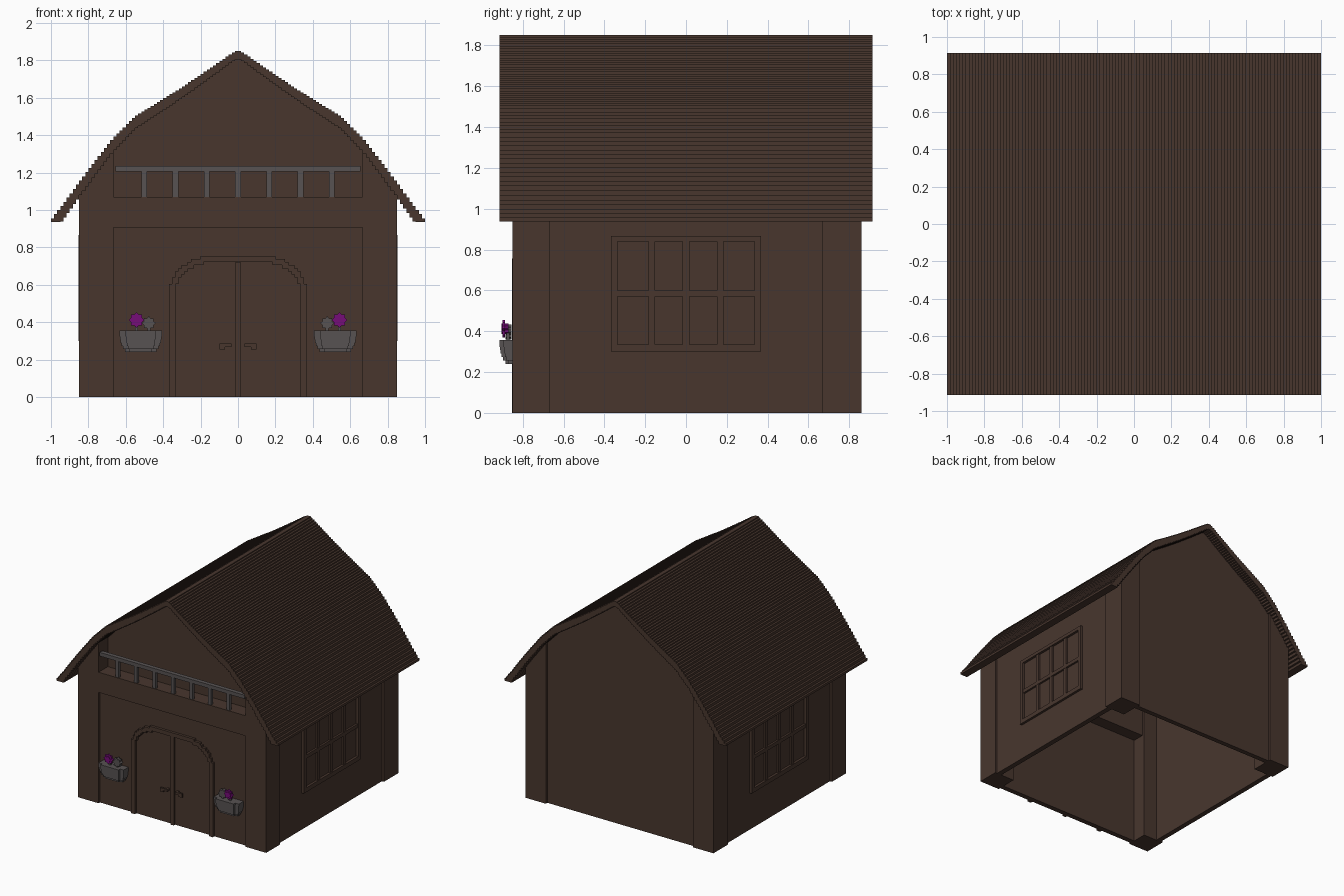
import bpy
import bmesh
import math

old = bpy.data.objects.get("Cube")
if old:
    bpy.data.objects.remove(old, do_unlink=True)

V = 1 / 60  # size of one block step


def material(name, rgb):
    m = bpy.data.materials.new(name)
    m.use_nodes = True
    m.diffuse_color = (*rgb, 1)
    m.node_tree.nodes["Principled BSDF"].inputs["Base Color"].default_value = (*rgb, 1)
    return m


BROWN = material("dark brown wood", (0.065, 0.037, 0.027))
GREY = material("warm grey", (0.095, 0.085, 0.085))
PURPLE = material("purple petals", (0.18, 0.004, 0.19))


def prism(name, pts, y0, y1, mat=BROWN):
    """Extrude an x-z outline from y0 to y1."""
    bm = bmesh.new()
    face = bm.faces.new([bm.verts.new((x, y0, z)) for x, z in pts])
    ext = bmesh.ops.extrude_face_region(bm, geom=[face])
    moved = [g for g in ext["geom"] if isinstance(g, bmesh.types.BMVert)]
    bmesh.ops.translate(bm, verts=moved, vec=(0, y1 - y0, 0))
    bmesh.ops.recalc_face_normals(bm, faces=bm.faces)
    me = bpy.data.meshes.new(name)
    bm.to_mesh(me)
    bm.free()
    me.materials.append(mat)
    ob = bpy.data.objects.new(name, me)
    bpy.context.collection.objects.link(ob)
    return ob


def box(name, x0, x1, y0, y1, z0, z1, mat=BROWN):
    x0, x1 = sorted((x0, x1))
    return prism(name, [(x0, z0), (x1, z0), (x1, z1), (x0, z1)], y0, y1, mat)


def stairs(height, half):
    """Stepped line from -half to half following a height function."""
    n = round(half / V)
    w = half / n
    pts = []
    for i in range(-n, n):
        z = height((i + 0.5) * w)
        pts += [(i * w, z), ((i + 1) * w, z)]
    return pts


# Roof curve
CURVE = [(0, 1.855), (0.03, 1.84), (0.13, 1.77), (0.3, 1.655), (0.55, 1.5), (0.67, 1.38),
         (0.78, 1.24), (0.87, 1.12), (0.93, 1.035), (1, 0.945)]


def roof_z(x):
    x = abs(x)
    for (xa, za), (xb, zb) in zip(CURVE, CURVE[1:]):
        if x <= xb:
            return za + (zb - za) * (x - xa) / (xb - xa)
    return CURVE[-1][1]


def thick(x):
    return 0.045 + 0.04 * abs(x)


top = stairs(lambda x: max(roof_z(x), 0.95), 1)
under = stairs(lambda x: max(roof_z(x) - thick(x), 0.937), 1)
prism("roof", top + under[::-1], -0.915, 0.915)


def wall(name, x0, x1, z0, y0, y1):
    """Wall piece whose top ends inside the roof."""
    x0, x1 = sorted((x0, x1))
    xs = [x0 + (x1 - x0) * i / 40 for i in range(41)]
    line = [(x, roof_z(x) - 0.6 * thick(x)) for x in xs]
    prism(name, [(x0, z0)] + line + [(x1, z0)], y0, y1)


# Walls, posts and balcony floor
for side, s in (("left", 1), ("right", -1)):
    wall("front_post_" + side, s * 0.665, s * 0.85, 0, -0.85, -0.67)
    wall("back_post_" + side, s * 0.665, s * 0.85, 0, 0.67, 0.86)
    wall("side_wall_" + side, s * 0.79, s * 0.832, 0, -0.67, 0.67)
wall("back_wall", -0.665, 0.665, 0, 0.8, 0.84)
wall("gable_wall", -0.665, 0.665, 1.07, -0.73, -0.69)
box("front_panel", -0.665, 0.665, -0.832, -0.79, 0, 0.905)
box("balcony_floor", -0.665, 0.665, -0.85, -0.69, 0.905, 1.07)

# Balcony railing
box("balcony_rail", -0.655, 0.655, -0.85, -0.815, 1.205, 1.235, GREY)
for i in range(-3, 4):
    x = i * 0.167
    box("baluster", x - 0.015, x + 0.015, -0.845, -0.82, 1.07, 1.205, GREY)


# Arched double door
def arch(half, rise):
    def height(x):
        t = max(0, (abs(x) - 0.11) / (half - 0.11))
        z = 0.55 + rise * math.sqrt(max(0, 1 - t * t))
        return round(z / V) * V + 0.005
    return [(-half, 0)] + stairs(height, half) + [(half, 0)]


prism("door_frame", arch(0.37, 0.205) + arch(0.335, 0.17)[::-1], -0.853, -0.83)
box("door_centre_strip", -0.015, 0.015, -0.85, -0.83, 0, 0.72)
for s in (1, -1):
    box("door_handle", s * 0.035, s * 0.1, -0.865, -0.85, 0.268, 0.285)
    box("handle_stem", s * 0.035, s * 0.052, -0.85, -0.83, 0.268, 0.285)
    box("handle_end", s * 0.07, s * 0.1, -0.865, -0.85, 0.255, 0.268)

# Side windows
for s in (1, -1):
    inner, outer = s * 0.83, s * 0.852
    for e in (1, -1):
        ya, yb = sorted((e * 0.335, e * 0.367))
        box("window_jamb", inner, outer, ya, yb, 0.3, 0.867)
    box("window_sill", inner, outer, -0.335, 0.335, 0.3, 0.335)
    box("window_head", inner, outer, -0.335, 0.335, 0.84, 0.867)
    for y in (-0.167, 0, 0.167):
        box("window_mullion", inner, s * 0.846, y - 0.016, y + 0.016, 0.335, 0.84)
    box("window_crossbar", inner, s * 0.848, -0.335, 0.335, 0.57, 0.6)


# Wall planters with two flowers each
def flower(name, x, z, r, y0, y1, mat):
    """Blocky eight-pointed bloom."""
    pts = []
    for i in range(16):
        a = i * math.pi / 8
        d = r if i % 2 == 0 else r * 0.75
        pts.append((x + d * math.cos(a), z + d * math.sin(a)))
    prism(name, pts, y0, y1, mat)


for s in (1, -1):
    for i in range(7):
        t = (i + 1) / 7
        half = 0.055 + 0.058 * math.sqrt(1 - (1 - t) ** 2)
        out = 0.02 + 0.063 * math.sqrt(1 - (1 - t) ** 2)
        z = 0.24 + i * V
        for k, part in ((1, 0.75), (0.72, 1)):
            box("planter_tier", s * 0.52 - half * k, s * 0.52 + half * k,
                -0.832 - out * part, -0.83, z, z + V, GREY)
    flower("purple_flower", s * 0.543, 0.412, 0.042, -0.9, -0.886, PURPLE)
    flower("purple_flower_heart", s * 0.543, 0.412, 0.025, -0.905, -0.87, PURPLE)
    flower("grey_flower", s * 0.477, 0.395, 0.037, -0.885, -0.855, GREY)
    for x in (0.543, 0.477):
        box("flower_stem", s * x - 0.008, s * x + 0.008, -0.88, -0.865, 0.34, 0.39, GREY)
